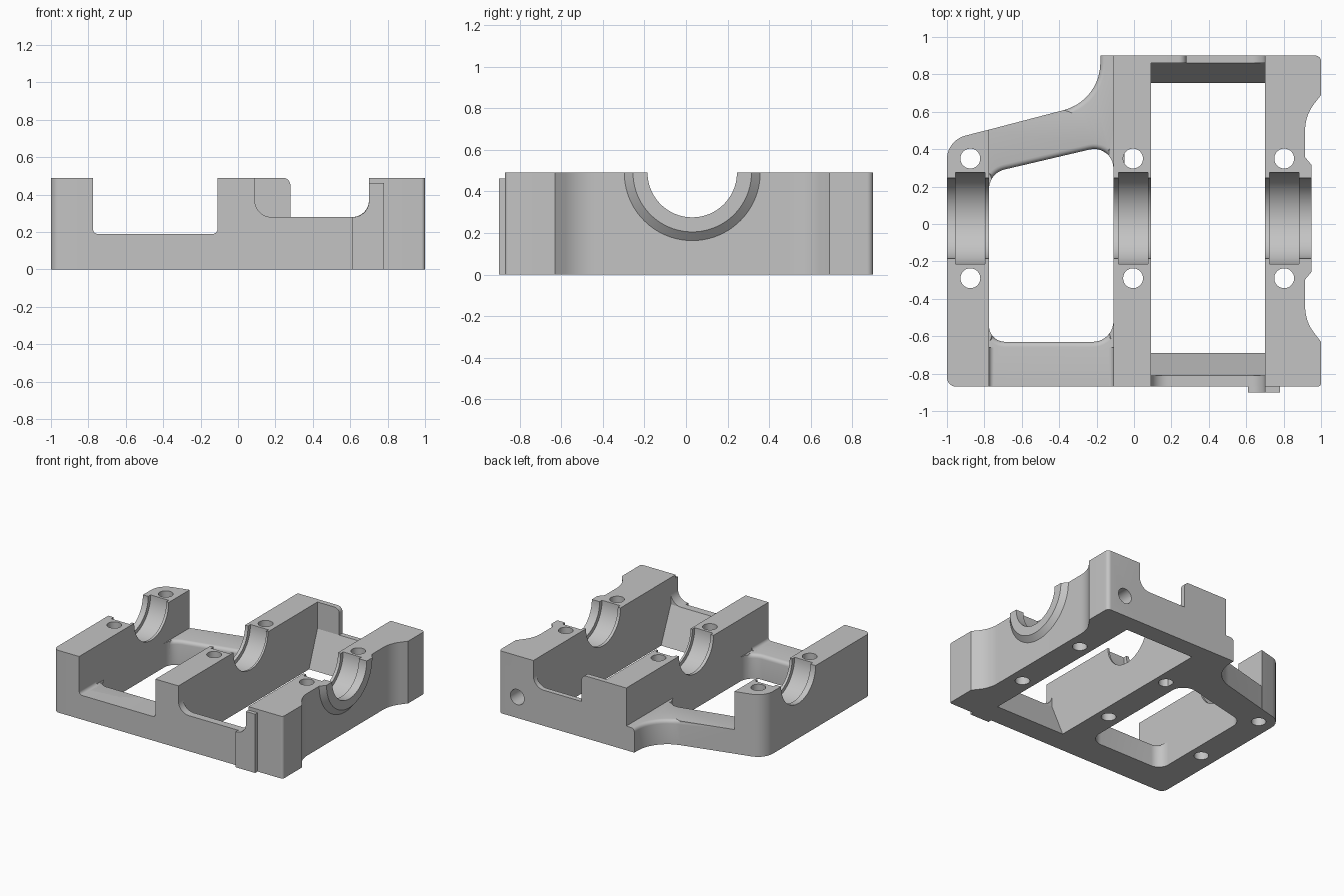
import bpy, bmesh, math
from mathutils import Vector, Matrix

cube = bpy.data.objects.get("Cube")
if cube:
    bpy.data.objects.remove(cube, do_unlink=True)

grey = bpy.data.materials.new("cast_grey")
grey.use_nodes = True
grey.diffuse_color = (0.55, 0.55, 0.55, 1)
grey.node_tree.nodes["Principled BSDF"].inputs["Base Color"].default_value = (0.55, 0.55, 0.55, 1)

TOP, FRONT, BACK = 0.49, -0.87, 0.9
BORE_Y = 0.03


def make_object(name, bm):
    bmesh.ops.recalc_face_normals(bm, faces=bm.faces)
    mesh = bpy.data.meshes.new(name)
    bm.to_mesh(mesh)
    bm.free()
    obj = bpy.data.objects.new(name, mesh)
    bpy.context.collection.objects.link(obj)
    return obj


def rounded(points, steps=10):
    """Outline whose corners (u, v, radius) become arcs."""
    out = []
    for i, p in enumerate(points):
        c = Vector(p[:2])
        if len(p) < 3:
            out.append(c)
            continue
        a = (Vector(points[i - 1][:2]) - c).normalized()
        b = (Vector(points[(i + 1) % len(points)][:2]) - c).normalized()
        half = a.angle(b) / 2
        centre = c + (a + b).normalized() * p[2] / math.sin(half)
        t = p[2] / math.tan(half)
        start, end = c + a * t - centre, c + b * t - centre
        sweep = start.angle(end)
        for k in range(steps + 1):
            f = k / steps
            out.append(centre + (start * math.sin((1 - f) * sweep)
                                 + end * math.sin(f * sweep)) / math.sin(sweep))
    return out


def prism(name, points, axis, low, high, soften=None):
    """Extrude an outline along an axis; soften picks top edges to round."""
    place = {"x": lambda u, v, w: (w, u, v),
             "y": lambda u, v, w: (u, w, v),
             "z": lambda u, v, w: (u, v, w)}[axis]
    bm = bmesh.new()
    base = bm.faces.new([bm.verts.new(place(p.x, p.y, low)) for p in rounded(points)])
    ext = bmesh.ops.extrude_face_region(bm, geom=[base], use_keep_orig=True)
    shift = Vector(place(0, 0, high - low))
    for v in ext["geom"]:
        if isinstance(v, bmesh.types.BMVert):
            v.co += shift
    bmesh.ops.recalc_face_normals(bm, faces=bm.faces)
    if soften:
        edges = [e for e in bm.edges
                 if all(abs(v.co.z - high) < 1e-4 and soften(v.co) for v in e.verts)]
        bmesh.ops.bevel(bm, geom=edges, offset=0.028, segments=4, profile=0.5,
                        affect="EDGES", clamp_overlap=False)
    return make_object(name, bm)


def round_bar(name, axis, centre, length, r1, r2=None):
    turn = {"x": Matrix.Rotation(math.pi / 2, 4, "Y"),
            "y": Matrix.Rotation(math.pi / 2, 4, "X"),
            "z": Matrix.Identity(4)}[axis]
    bm = bmesh.new()
    bmesh.ops.create_cone(bm, cap_ends=True, segments=80, radius1=r1,
                          radius2=r1 if r2 is None else r2, depth=length,
                          matrix=Matrix.Translation(centre) @ turn)
    return make_object(name, bm)


def cut(obj, cutters):
    for c in cutters:
        mod = obj.modifiers.new("cut", "BOOLEAN")
        mod.operation, mod.solver, mod.object = "DIFFERENCE", "EXACT", c
    graph = bpy.context.evaluated_depsgraph_get()
    mesh = bpy.data.meshes.new_from_object(obj.evaluated_get(graph))
    obj.modifiers.clear()
    obj.data = mesh


parts = []

# Three bearing beams
left_beam = prism("left_beam", [(-1, FRONT, 0.05), (-0.775, FRONT), (-0.775, 0.505),
                                (-1, 0.447, 0.13)], "z", 0, TOP)
centre_beam = prism("centre_beam", [(-0.11, FRONT), (0.09, FRONT), (0.09, BACK),
                                    (-0.11, BACK)], "z", 0, TOP)
right_beam = prism("right_beam", [(0.7, FRONT), (1, FRONT, 0.02), (1, -0.63),
                                  (0.915, -0.52, 0.23), (0.915, 0.58, 0.23),
                                  (1, 0.69), (1, BACK, 0.03), (0.7, BACK)], "z", 0, TOP)
bearing_boss = round_bar("bearing_boss", "x", (0.925, BORE_Y, TOP), 0.05, 0.345, 0.285)

# Bores, grooves, bolt holes and the rear port
bore = round_bar("bore_cutter", "x", (0, BORE_Y, TOP), 3, 0.215)
above = prism("above_cutter", [(-2, -2), (2, -2), (2, 2), (-2, 2)], "z", TOP, 1)
port = round_bar("port_cutter", "y", (0.84, 0.8, 0.165), 0.4, 0.06)
helpers = [bore, above, port]
for beam, x in ((left_beam, -0.875), (centre_beam, -0.005), (right_beam, 0.803)):
    tools = [round_bar("groove_cutter", "x", (x, BORE_Y, TOP), 0.158, 0.245)]
    tools += [round_bar("bolt_cutter", "z", (x, BORE_Y + s * 0.32, 0.25), 1, 0.053)
              for s in (-1, 1)]
    helpers += tools
    cut(beam, [bore] + tools + ([port] if beam is right_beam else []))
    parts.append(beam)
cut(bearing_boss, [above, bore])
parts.append(bearing_boss)
for h in helpers:
    bpy.data.objects.remove(h, do_unlink=True)


# Low webs around the left bay, with rounded rims
def rim(co):
    return -0.765 < co.x < -0.125 and co.y > -0.8


parts.append(prism("front_web", [
    (-0.82, FRONT), (-0.05, FRONT), (-0.05, -0.5), (-0.11, -0.5), (-0.11, -0.63, 0.11),
    (-0.775, -0.63, 0.085), (-0.775, -0.5), (-0.82, -0.5)], "z", 0, 0.19, rim))
parts.append(prism("rear_web", [
    (-0.8, 0.498), (-0.18, 0.66, 0.26), (-0.18, BACK), (-0.05, BACK), (-0.05, 0.28),
    (-0.11, 0.28), (-0.11, 0.428, 0.103), (-0.775, 0.272, 0.107), (-0.775, 0.18),
    (-0.82, 0.18)], "z", 0, 0.19, rim))
parts.append(prism("front_web_fillet", [
    (-0.8, 0.15), (-0.09, 0.15), (-0.09, 0.22), (-0.11, 0.22), (-0.11, 0.19, 0.025),
    (-0.775, 0.19, 0.025), (-0.775, 0.22), (-0.8, 0.22)], "y", FRONT, -0.66))

# Sloped walls closing the right bay
for name, outer, foot, crest in (("front_wall", FRONT, -0.69, -0.81),
                                 ("back_wall", BACK, 0.755, 0.86)):
    parts.append(prism(name, [(outer, 0), (foot, 0), (crest, 0.28), (outer, 0.28)],
                       "x", 0.06, 0.73))
parts.append(prism("front_wall_rim", [
    (0.06, 0.2), (0.74, 0.2), (0.74, 0.38), (0.7, 0.38), (0.7, 0.28, 0.09),
    (0.09, 0.28, 0.09), (0.09, 0.38), (0.06, 0.38)], "y", FRONT, -0.81))
parts.append(prism("back_wall_fillet", [
    (0.5, 0.2), (0.74, 0.2), (0.74, 0.38), (0.7, 0.38), (0.7, 0.28, 0.09),
    (0.5, 0.28)], "y", 0.86, BACK))
parts.append(prism("back_plate", [
    (0.06, 0), (0.28, 0), (0.28, TOP, 0.04), (0.06, TOP)], "y", 0.86, BACK))

# Raised pad on the front face
parts.append(prism("front_pad", [
    (0.61, 0), (0.78, 0), (0.78, 0.463), (0.7, 0.463), (0.7, 0.28, 0.085),
    (0.61, 0.28)], "y", -0.9, -0.86))

# Material and shading
bpy.ops.object.select_all(action="DESELECT")
for obj in parts:
    obj.data.materials.clear()
    obj.data.materials.append(grey)
    obj.select_set(True)
bpy.context.view_layer.objects.active = parts[0]
bpy.ops.object.shade_smooth_by_angle(angle=math.radians(30))
